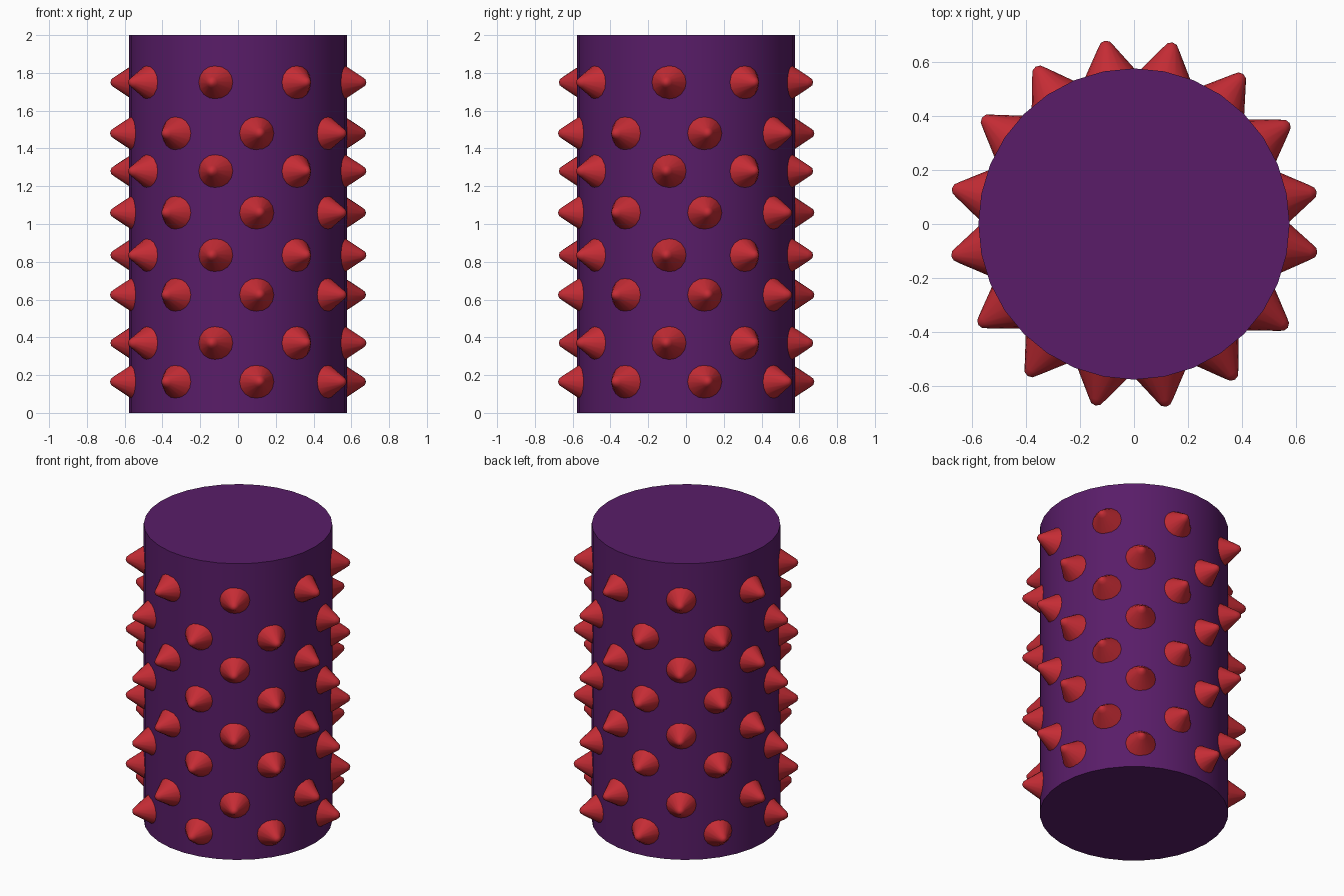
import bpy, bmesh, math
from mathutils import Matrix

if "Cube" in bpy.data.objects:
    bpy.data.objects.remove(bpy.data.objects["Cube"])

RADIUS, HEIGHT = 0.577, 2.0


def material(name, color):
    m = bpy.data.materials.new(name)
    m.diffuse_color = color
    m.use_nodes = True
    m.node_tree.nodes["Principled BSDF"].inputs["Base Color"].default_value = m.diffuse_color
    return m


def finish(name, bm, mat, angle):
    bmesh.ops.recalc_face_normals(bm, faces=bm.faces)
    mesh = bpy.data.meshes.new(name)
    bm.to_mesh(mesh)
    bm.free()
    ob = bpy.data.objects.new(name, mesh)
    bpy.context.collection.objects.link(ob)
    mesh.materials.append(mat)
    bpy.ops.object.select_all(action='DESELECT')
    ob.select_set(True)
    bpy.context.view_layer.objects.active = ob
    bpy.ops.object.shade_smooth_by_angle(angle=math.radians(angle))
    return ob


def add_spike(bm, azimuth, z, sides=16):
    # blunt cone lathed around its own axis, then laid radially
    profile = [(0.104, 0.55), (0.030, 0.664), (0.017, 0.682)]
    place = (Matrix.Translation((0, 0, z))
             @ Matrix.Rotation(math.radians(azimuth), 4, 'Z')
             @ Matrix.Rotation(math.pi / 2, 4, 'Y'))
    rings = []
    for r, h in profile:
        ring = []
        for i in range(sides):
            a = math.tau * i / sides
            v = bm.verts.new((r * math.cos(a), r * math.sin(a), h))
            v.co = place @ v.co
            ring.append(v)
        rings.append(ring)
    for lo, hi in zip(rings, rings[1:]):
        for i in range(sides):
            j = (i + 1) % sides
            bm.faces.new((lo[i], lo[j], hi[j], hi[i]))
    bm.faces.new(rings[0])
    tip = bm.verts.new((0, 0, 0.688))
    tip.co = place @ tip.co
    for i in range(sides):
        bm.faces.new((rings[-1][i], rings[-1][(i + 1) % sides], tip))


purple = material("purple", (0.10, 0.012, 0.14, 1))
red = material("red", (0.56, 0.025, 0.035, 1))

# Cylindrical body
bm = bmesh.new()
bmesh.ops.create_cone(bm, cap_ends=True, segments=32, radius1=RADIUS,
                      radius2=RADIUS, depth=HEIGHT,
                      matrix=Matrix.Translation((0, 0, HEIGHT / 2)))
finish("body", bm, purple, 40)

# Staggered rings of slightly irregular spikes
ring_a = [258, 303, 351, 33, 78, 122, 169, 213]
ring_b = [280, 326, 10, 54, 99, 145, 190, 235]
rows = [1.75, 1.48, 1.28, 1.06, 0.835, 0.625, 0.37, 0.165]
bm = bmesh.new()
for n, z in enumerate(rows):
    for azimuth in (ring_b if n % 2 else ring_a):
        add_spike(bm, azimuth, z)
finish("spikes", bm, red, 50)
